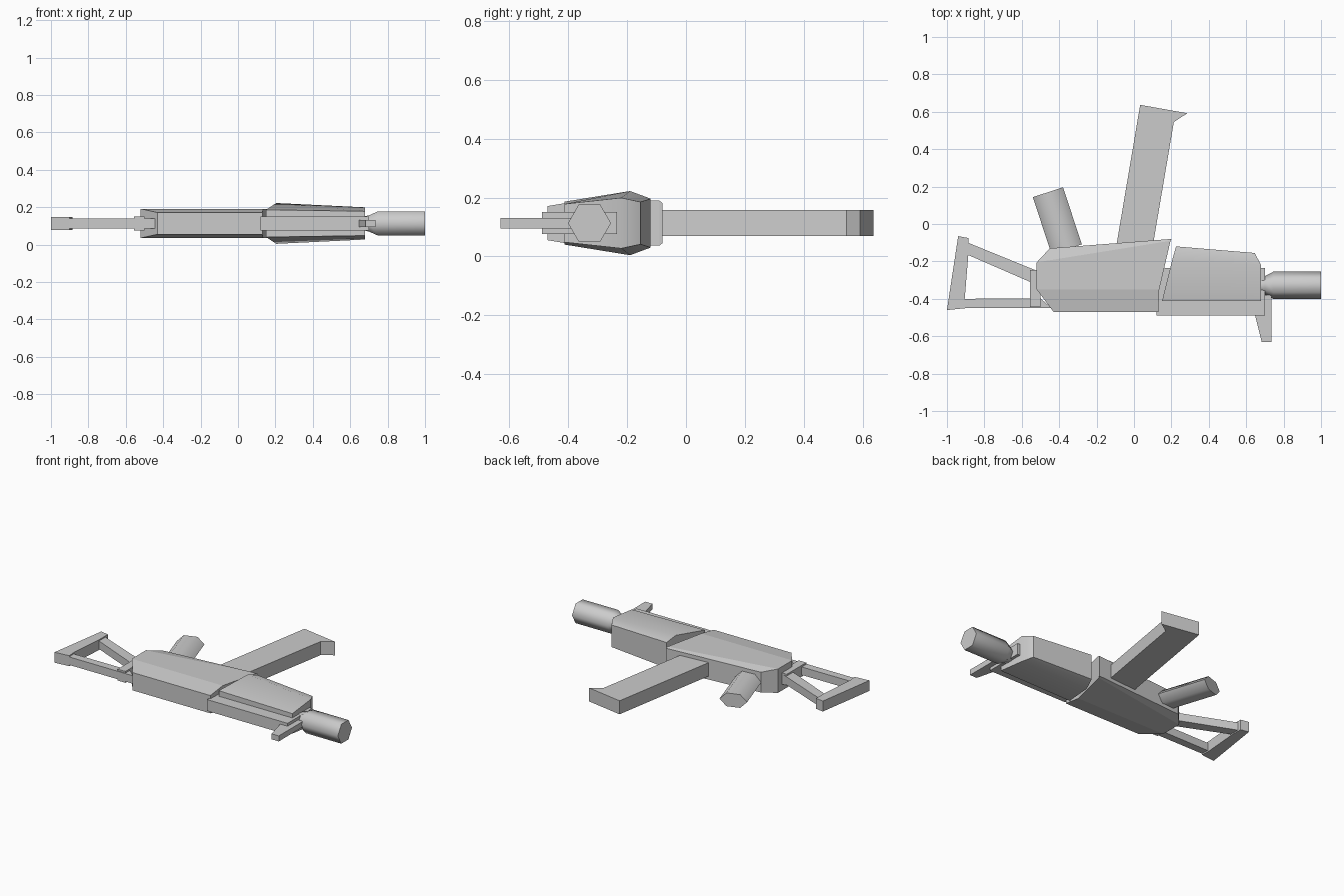
import bpy, bmesh, math
from mathutils import Vector

MID = 0.113  # height of the symmetry plane

cube = bpy.data.objects.get("Cube")
if cube:
    bpy.data.objects.remove(cube)

gray = bpy.data.materials.new("plain_gray")
gray.use_nodes = True
gray.diffuse_color = (0.6, 0.6, 0.6, 1)
gray.node_tree.nodes["Principled BSDF"].inputs["Base Color"].default_value = (0.6, 0.6, 0.6, 1)


def loft(name, rings, smooth=None):
    """Skin closed rings of equal length and cap both ends."""
    bm = bmesh.new()
    loops = [[bm.verts.new(p) for p in ring] for ring in rings]
    n = len(loops[0])
    for a, b in zip(loops, loops[1:]):
        for i in range(n):
            j = (i + 1) % n
            bm.faces.new((a[i], a[j], b[j], b[i]))
    bm.faces.new(loops[0])
    bm.faces.new(loops[-1])
    bmesh.ops.recalc_face_normals(bm, faces=bm.faces)
    mesh = bpy.data.meshes.new(name)
    bm.to_mesh(mesh)
    bm.free()
    mesh.materials.append(gray)
    obj = bpy.data.objects.new(name, mesh)
    bpy.context.collection.objects.link(obj)
    if smooth:
        bpy.ops.object.select_all(action='DESELECT')
        obj.select_set(True)
        bpy.context.view_layer.objects.active = obj
        bpy.ops.object.shade_smooth_by_angle(angle=math.radians(smooth))
    return obj


def plate(name, outline, half):
    """Outline in x, y given thickness about the symmetry plane."""
    return loft(name, [[(x, y, MID + s * half) for x, y in outline] for s in (-1, 1)])


def shell(name, layers, smooth=None):
    """Each layer is rear (x, y, half) and front (x, y, half)."""
    rings = []
    for (rx, ry, rh), (fx, fy, fh) in layers:
        rings.append([(rx, ry, MID - rh), (fx, fy, MID - fh),
                      (fx, fy, MID + fh), (rx, ry, MID + rh)])
    return loft(name, rings, smooth)


def hex_tube(name, stations):
    """Smooth six-sided tube through (x, y, radius across, radius in z)."""
    axis = Vector(stations[-1][:2]) - Vector(stations[0][:2])
    side = Vector((-axis.y, axis.x)).normalized()
    rings = []
    for x, y, across, deep in stations:
        ring = []
        for k in range(6):
            a = k * math.pi / 3
            p = Vector((x, y)) + side * across * math.cos(a)
            ring.append((p.x, p.y, MID + deep * math.sin(a)))
        rings.append(ring)
    return loft(name, rings, 70)


# Body
shell("receiver", [
    ((-0.43, -0.47, 0.058), (0.13, -0.47, 0.058)),
    ((-0.52, -0.35, 0.078), (0.135, -0.35, 0.078)),
    ((-0.52, -0.205, 0.078), (0.195, -0.09, 0.076)),
    ((-0.45, -0.13, 0.066), (0.2, -0.08, 0.068)),
])
shell("handguard", [
    ((0.15, -0.412, 0.073), (0.68, -0.412, 0.065)),
    ((0.205, -0.19, 0.109), (0.68, -0.22, 0.086)),
    ((0.225, -0.12, 0.083), (0.645, -0.155, 0.072)),
], 35)
plate("top_rail", [(0.12, -0.49), (0.7, -0.49), (0.7, -0.235), (0.12, -0.235)], 0.037)

# Muzzle end
hex_tube("barrel", [(0.66, -0.328, 0.04, 0.04), (0.7, -0.328, 0.05, 0.05),
                    (0.745, -0.328, 0.073, 0.073), (1.0, -0.328, 0.073, 0.073)])
plate("front_sight", [(0.645, -0.48), (0.683, -0.63), (0.735, -0.63),
                      (0.735, -0.38), (0.68, -0.38)], 0.018)

# Underside
plate("magazine", [(-0.095, -0.12), (0.1, -0.12), (0.213, 0.545),
                   (0.285, 0.592), (0.033, 0.637)], 0.044)
hex_tube("grip", [(-0.36, -0.135, 0.085, 0.05), (-0.46, 0.17, 0.085, 0.05)])

# Shoulder frame
plate("stock_mount", [(-0.555, -0.445), (-0.5, -0.445), (-0.5, -0.245), (-0.555, -0.245)], 0.037)
plate("stock_top_bar", [(-0.92, -0.45), (-0.44, -0.45), (-0.5, -0.398), (-0.92, -0.4)], 0.026)
plate("stock_lower_bar", [(-0.9, -0.16), (-0.9, -0.095), (-0.52, -0.25), (-0.52, -0.325)], 0.026)
plate("stock_butt", [(-1.0, -0.46), (-0.9, -0.45), (-0.905, -0.4),
                     (-0.885, -0.155), (-0.885, -0.075), (-0.94, -0.065)], 0.034)
